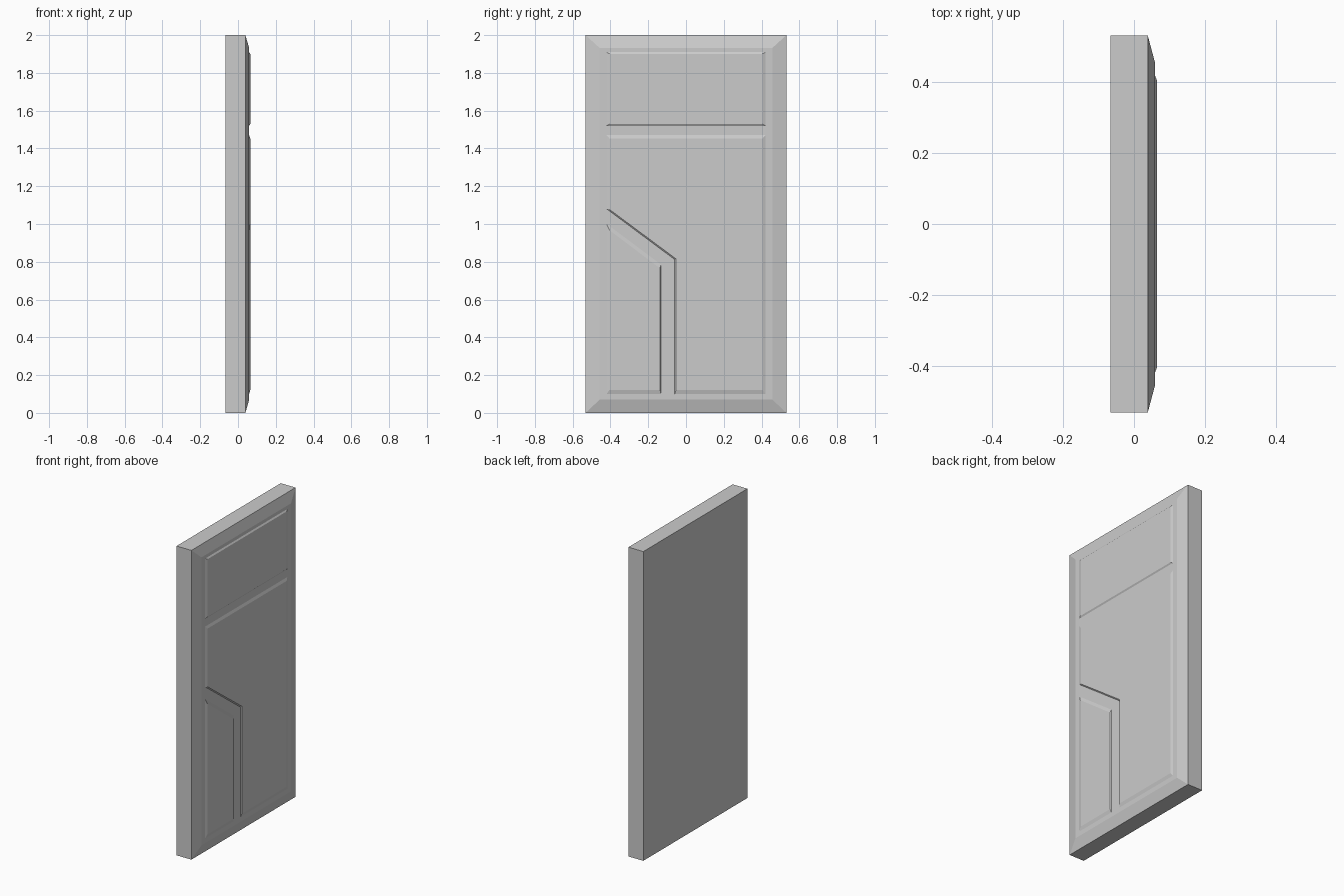
import bpy, bmesh

if "Cube" in bpy.data.objects:
    bpy.data.objects.remove(bpy.data.objects["Cube"])


def loft(name, rings):
    """Closed solid through matching (x, [(y, z), ...]) outlines."""
    bm = bmesh.new()
    loops = [[bm.verts.new((x, y, z)) for y, z in pts] for x, pts in rings]
    n = len(loops[0])
    bm.faces.new(loops[0])
    bm.faces.new(loops[-1])
    for a, b in zip(loops, loops[1:]):
        for i in range(n):
            j = (i + 1) % n
            bm.faces.new((a[i], a[j], b[j], b[i]))
    bmesh.ops.recalc_face_normals(bm, faces=bm.faces)
    me = bpy.data.meshes.new(name)
    bm.to_mesh(me)
    bm.free()
    ob = bpy.data.objects.new(name, me)
    bpy.context.collection.objects.link(ob)
    return ob


def rect(y, z0, z1):
    return [(-y, z0), (y, z0), (y, z1), (-y, z1)]


BACK, EDGE, FACE, RAISED = -0.067, 0.039, 0.059, 0.065

# Door slab with a wide chamfer around its face
outline = rect(0.532, 0, 2)
loft("door_slab", [(BACK, outline), (EDGE, outline),
                   (FACE, rect(0.457, 0.07, 1.932))])


# Raised panels with sloped borders, foot slightly sunk into the slab
def panel(name, outer, inner):
    loft(name, [(FACE - 0.004, outer), (FACE, outer), (RAISED, inner)])


panel("top_panel", rect(0.42, 1.52, 1.91), rect(0.405, 1.529, 1.901))
panel("main_panel",
      [(-0.06, 0.10), (0.42, 0.10), (0.42, 1.47), (-0.42, 1.47),
       (-0.42, 1.08), (-0.06, 0.812)],
      [(-0.052, 0.122), (0.405, 0.122), (0.405, 1.452), (-0.405, 1.452),
       (-0.405, 1.077), (-0.052, 0.815)])
panel("lower_corner_panel",
      [(-0.42, 0.10), (-0.132, 0.10), (-0.132, 0.785), (-0.42, 1.0)],
      [(-0.405, 0.122), (-0.138, 0.122), (-0.138, 0.766), (-0.405, 0.967)])
